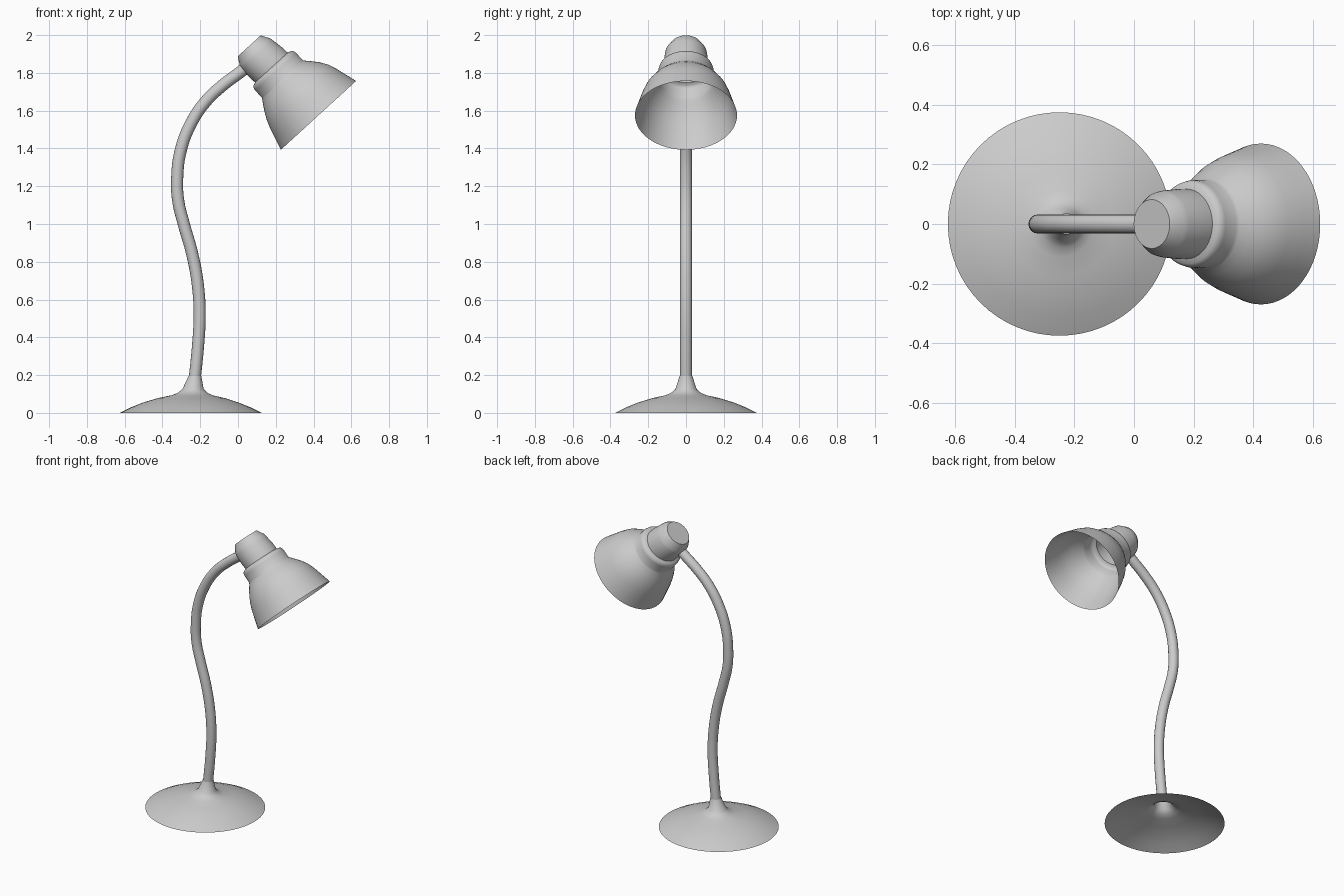
import bpy, bmesh, math
from mathutils import Vector

if "Cube" in bpy.data.objects:
    bpy.data.objects.remove(bpy.data.objects["Cube"])

SIDES = 64


def smooth(obj, angle):
    bpy.ops.object.select_all(action='DESELECT')
    obj.select_set(True)
    bpy.context.view_layer.objects.active = obj
    bpy.ops.object.shade_smooth_by_angle(angle=math.radians(angle))


def loft(name, origin, axis, rows, cap=False, angle=40):
    """Circular rings along an axis in the xz plane; each row = (height, radius, sideways shift)."""
    axis = Vector(axis).normalized()
    side = Vector((axis.z, 0, -axis.x))
    across = Vector((0, 1, 0))
    bm = bmesh.new()
    rings = []
    for h, r, shift in rows:
        c = Vector(origin) + axis * h + side * shift
        rings.append([bm.verts.new(c + r * (side * math.cos(a) + across * math.sin(a)))
                      for a in (2 * math.pi * i / SIDES for i in range(SIDES))])
    for low, high in zip(rings, rings[1:]):
        for i in range(SIDES):
            j = (i + 1) % SIDES
            bm.faces.new((low[i], low[j], high[j], high[i]))
    if cap:
        bm.faces.new(rings[-1])
    mesh = bpy.data.meshes.new(name)
    bm.to_mesh(mesh)
    bm.free()
    obj = bpy.data.objects.new(name, mesh)
    bpy.context.collection.objects.link(obj)
    smooth(obj, angle)
    return obj


# Base: thin hollow dish flaring up into the stem
loft("base", (-0.25, 0, 0), (0, 0, 1), [
    (0, 0.375, 0), (0.03, 0.315, 0), (0.056, 0.25, 0), (0.078, 0.178, 0.003),
    (0.093, 0.11, 0.006), (0.105, 0.08, 0.01), (0.126, 0.056, 0.012),
    (0.195, 0.034, 0.022)], angle=60)

# Gooseneck stem: S-shaped tube
path = [(-0.228, 0.19), (-0.212, 0.35), (-0.203, 0.52), (-0.213, 0.68), (-0.242, 0.84),
        (-0.287, 1.0), (-0.316, 1.12), (-0.322, 1.24), (-0.303, 1.39), (-0.25, 1.53),
        (-0.17, 1.65), (-0.08, 1.735), (0.0, 1.795), (0.06, 1.84)]
curve = bpy.data.curves.new("stem", 'CURVE')
curve.dimensions = '3D'
curve.bevel_depth = 0.032
curve.bevel_resolution = 6
curve.resolution_u = 6
spline = curve.splines.new('BEZIER')
spline.bezier_points.add(len(path) - 1)
for point, (x, z) in zip(spline.bezier_points, path):
    point.co = (x, 0, z)
    point.handle_left_type = point.handle_right_type = 'AUTO'
stem = bpy.data.objects.new("stem", curve)
bpy.context.collection.objects.link(stem)
bpy.ops.object.select_all(action='DESELECT')
stem.select_set(True)
bpy.context.view_layer.objects.active = stem
bpy.ops.object.convert(target='MESH')
smooth(bpy.context.view_layer.objects.active, 60)

# Lamp head: open bell shade, collar and closed socket cap in one thin shell
loft("lamp_head", (0.426, 0, 1.575), (-0.675, 0, 0.738), [
    (0, 0.27, 0), (0.06, 0.253, 0), (0.12, 0.236, 0), (0.165, 0.219, 0),
    (0.205, 0.196, -0.003), (0.238, 0.172, -0.007), (0.262, 0.153, -0.01),
    (0.272, 0.147, -0.011), (0.325, 0.147, -0.011), (0.342, 0.143, -0.012),
    (0.350, 0.133, -0.012), (0.355, 0.117, -0.013), (0.40, 0.117, -0.017),
    (0.455, 0.112, -0.022), (0.475, 0.108, -0.022), (0.519, 0.082, -0.022)],
    cap=True, angle=42)
